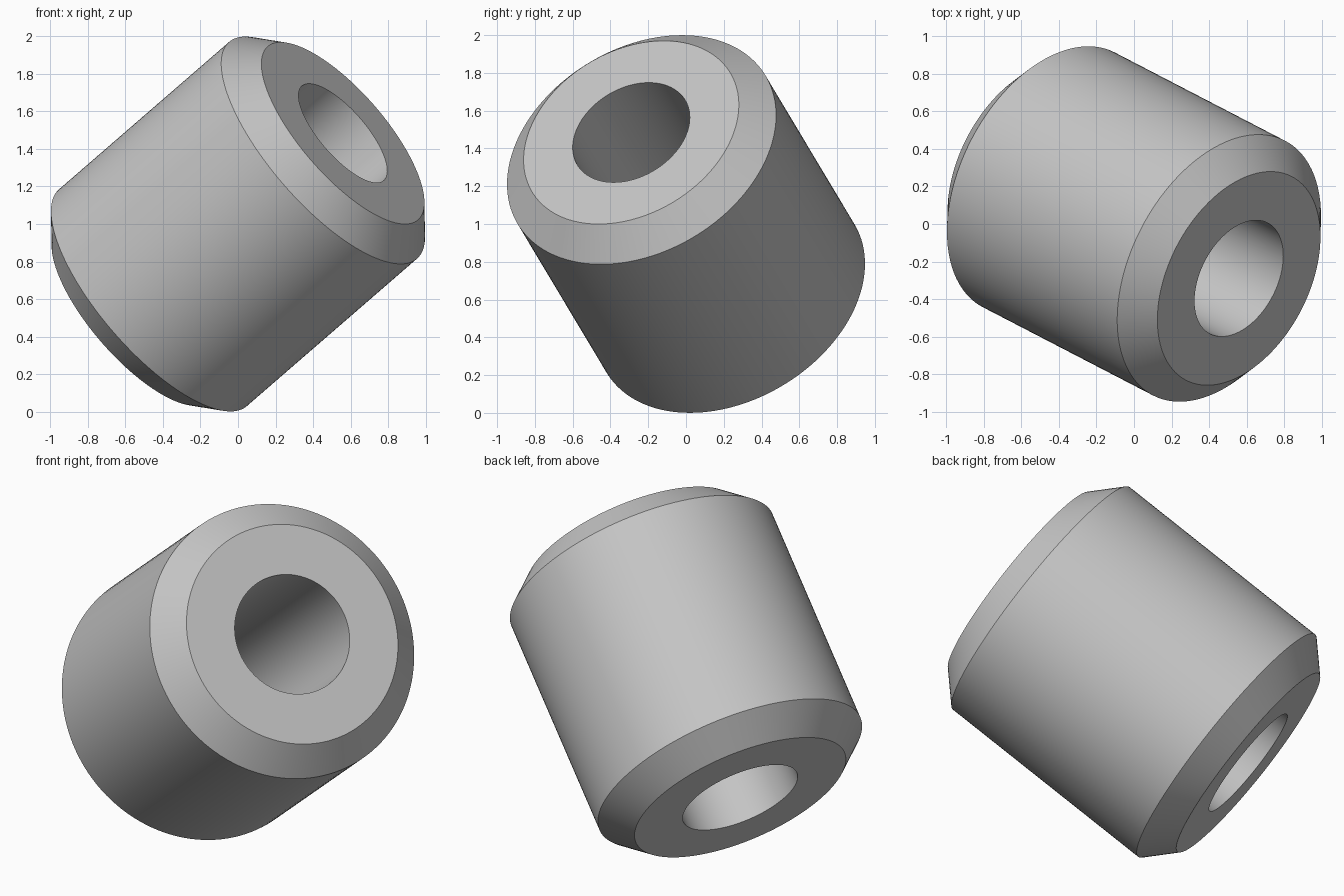
import bpy
import bmesh
import math
from mathutils import Vector, Matrix

cube = bpy.data.objects.get("Cube")
if cube:
    bpy.data.objects.remove(cube, do_unlink=True)

SEGMENTS = 128
OUTER, FACE, BORE = 0.765, 0.612, 0.333     # radii
HALF, SHOULDER = 0.795, 0.645               # distances along the axis
AXIS = Vector((0.704, -0.365, 0.61))

# Plain grey material
grey = bpy.data.materials.new("plain grey")
grey.use_nodes = True
colour = (0.56, 0.56, 0.56, 1)
grey.diffuse_color = colour
grey.node_tree.nodes["Principled BSDF"].inputs["Base Color"].default_value = colour

# Closed section of the bushing: bore, end faces, chamfers and outer wall
profile = [(BORE, -HALF), (FACE, -HALF), (OUTER, -SHOULDER),
           (OUTER, SHOULDER), (FACE, HALF), (BORE, HALF)]

bm = bmesh.new()
verts = [bm.verts.new((r, 0, z)) for r, z in profile]
edges = [bm.edges.new((v, verts[i - 1])) for i, v in enumerate(verts)]
bmesh.ops.spin(bm, geom=verts + edges, cent=(0, 0, 0), axis=(0, 0, 1),
               angle=math.tau, steps=SEGMENTS, use_duplicate=False)
bmesh.ops.remove_doubles(bm, verts=bm.verts, dist=0.0001)
bmesh.ops.recalc_face_normals(bm, faces=bm.faces)

# Tilt the axis and lift the part onto the ground
tilt = AXIS.to_track_quat('Z', 'Y').to_matrix().to_4x4()
bm.transform(Matrix.Translation((0, 0, 1)) @ tilt)

mesh = bpy.data.meshes.new("chamfered_bushing")
bm.to_mesh(mesh)
bm.free()
mesh.materials.append(grey)
bushing = bpy.data.objects.new("chamfered_bushing", mesh)
bpy.context.collection.objects.link(bushing)

# Smooth round walls, sharp rims
bpy.ops.object.select_all(action='DESELECT')
bushing.select_set(True)
bpy.context.view_layer.objects.active = bushing
bpy.ops.object.shade_smooth_by_angle(angle=math.radians(25))
